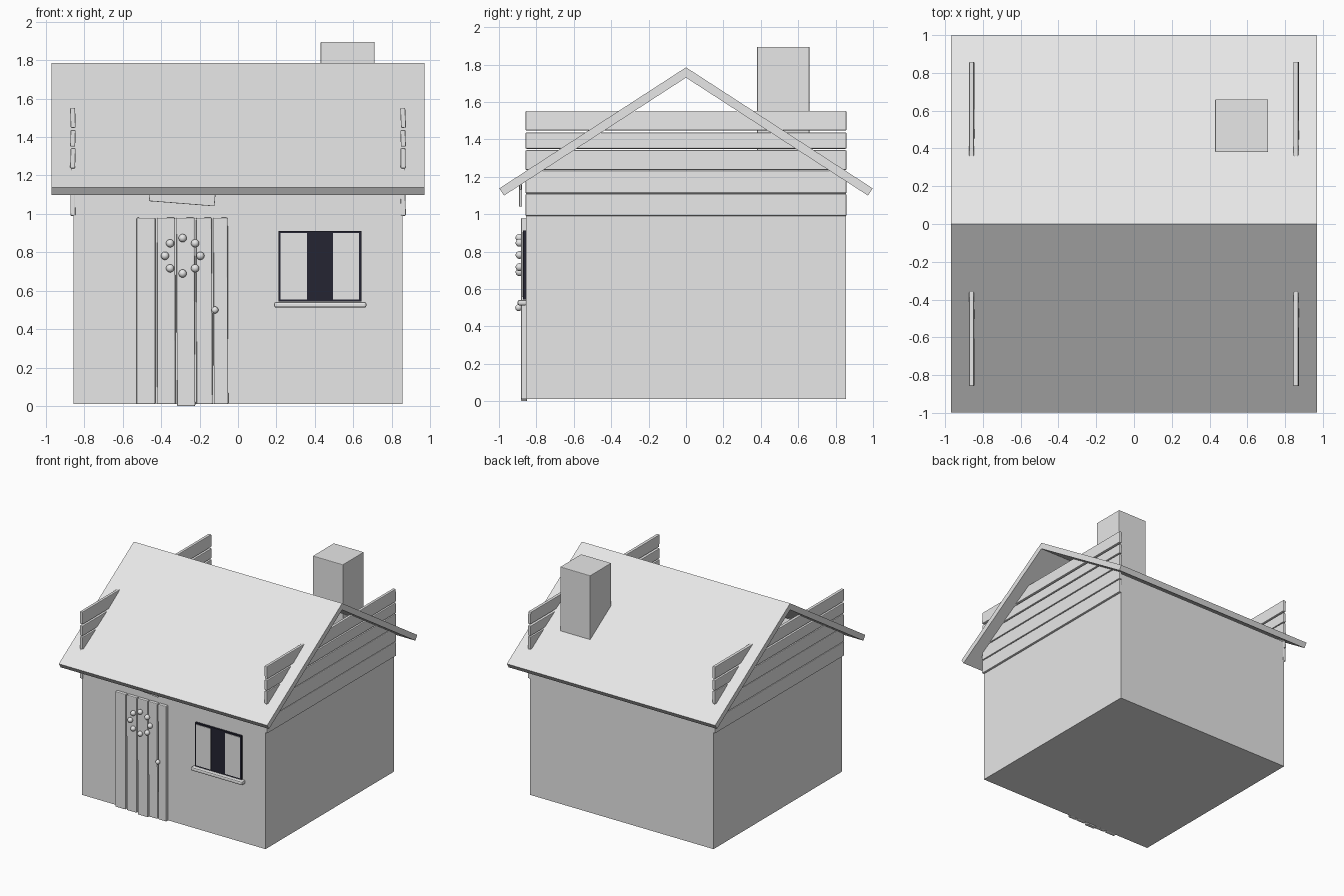
import bpy
import bmesh
import math
import random
from mathutils import Matrix, Vector

random.seed(4)
if "Cube" in bpy.data.objects:
    bpy.data.objects.remove(bpy.data.objects["Cube"], do_unlink=True)


def material(name, rgb):
    mat = bpy.data.materials.new(name)
    mat.use_nodes = True
    mat.diffuse_color = (*rgb, 1)
    mat.node_tree.nodes["Principled BSDF"].inputs["Base Color"].default_value = (*rgb, 1)
    return mat


GREY = material("pale grey", (0.8, 0.8, 0.8))
DARK = material("dark navy glass", (0.018, 0.018, 0.032))


def finish(name, bm, mat):
    bmesh.ops.recalc_face_normals(bm, faces=bm.faces)
    mesh = bpy.data.meshes.new(name)
    bm.to_mesh(mesh)
    bm.free()
    mesh.materials.append(mat)
    obj = bpy.data.objects.new(name, mesh)
    bpy.context.collection.objects.link(obj)
    return obj


def box(name, x, y, z, mat=GREY, bevel=0, tilt=(0, 0, 0)):
    """Box between (min, max) limits, optionally bevelled and tilted in degrees."""
    spans = (x, y, z)
    bm = bmesh.new()
    bmesh.ops.create_cube(bm, size=1)
    bmesh.ops.scale(bm, vec=[b - a for a, b in spans], verts=bm.verts)
    obj = finish(name, bm, mat)
    obj.location = [(a + b) / 2 for a, b in spans]
    obj.rotation_euler = [math.radians(t) for t in tilt]
    if bevel:
        mod = obj.modifiers.new("soft edges", 'BEVEL')
        mod.width = bevel
        mod.segments = 2
    return obj


def ball(name, x, y, z, radius):
    bm = bmesh.new()
    bmesh.ops.create_uvsphere(bm, u_segments=20, v_segments=12, radius=radius)
    for f in bm.faces:
        f.smooth = True
    obj = finish(name, bm, GREY)
    obj.location = (x, y, z)


# Walls
W = 0.855
box("house_walls", (-W, W), (-W, W), (0.012, 1.165))

# Roof: chevron profile extruded along the ridge
ridge, thick, half = 1.785, 0.046, 0.97
eave = Vector((0.998, 1.138))
slope = (eave - Vector((0, ridge))).normalized()
inner = eave + Vector((slope.y, -slope.x)) * thick
side = [eave, inner]
profile = [(0, ridge)] + [tuple(p) for p in side]
profile += [(0, ridge - thick / slope.x)]
profile += [(-p.x, p.y) for p in reversed(side)]
bm = bmesh.new()
face = bm.faces.new([bm.verts.new((-half, y, z)) for y, z in profile])
ext = bmesh.ops.extrude_face_region(bm, geom=[face])
moved = [v for v in ext["geom"] if isinstance(v, bmesh.types.BMVert)]
bmesh.ops.translate(bm, vec=(2 * half, 0, 0), verts=moved)
finish("gable_roof", bm, GREY)

# Chimney
box("chimney", (0.43, 0.71), (0.38, 0.66), (1.32, 1.895), bevel=0.004)

# Gable boards run past the roof on both ends
rows = [(0.99, 1.108), (1.112, 1.232), (1.237, 1.342), (1.35, 1.436), (1.448, 1.552)]
for label, sign in (("left", 1), ("right", -1)):
    for i, row in enumerate(rows):
        x = sorted((sign * 0.846, sign * 0.872))
        box(f"{label}_gable_board_{i + 1}", x, (-0.858, 0.858), row,
            bevel=0.005, tilt=(0, random.uniform(-3, 3), 0))

# Door planks
planks = [(-0.528, -0.43), (-0.421, -0.326), (-0.319, -0.224), (-0.217, -0.134), (-0.127, -0.052)]
for i, span in enumerate(planks):
    bottom = 0 if i == 2 else 0.01
    box(f"door_plank_{i + 1}", span, (-0.882, -0.85), (bottom, 0.98),
        bevel=0.006, tilt=(0, random.uniform(-0.3, 0.3), 0))
ball("door_knob", -0.12, -0.895, 0.5, 0.018)

# Ring of round beads on the door
for i in range(8):
    a = i * math.tau / 8
    ball(f"wreath_bead_{i + 1}", -0.288 + 0.092 * math.cos(a), -0.89,
         0.782 + 0.092 * math.sin(a), 0.021)

# Crooked blank sign above the door
box("door_sign", (-0.46, -0.118), (-0.892, -0.877), (1.053, 1.147),
    bevel=0.003, tilt=(0, 4.5, 0))

# Window with curtains and sill
box("window_pane", (0.21, 0.642), (-0.872, -0.85), (0.545, 0.912), DARK)
for label, span in (("right", (0.222, 0.358)), ("left", (0.494, 0.63))):
    box(f"{label}_curtain", span, (-0.876, -0.868), (0.556, 0.901))
box("window_sill", (0.188, 0.668), (-0.9, -0.85), (0.512, 0.542), bevel=0.01)
